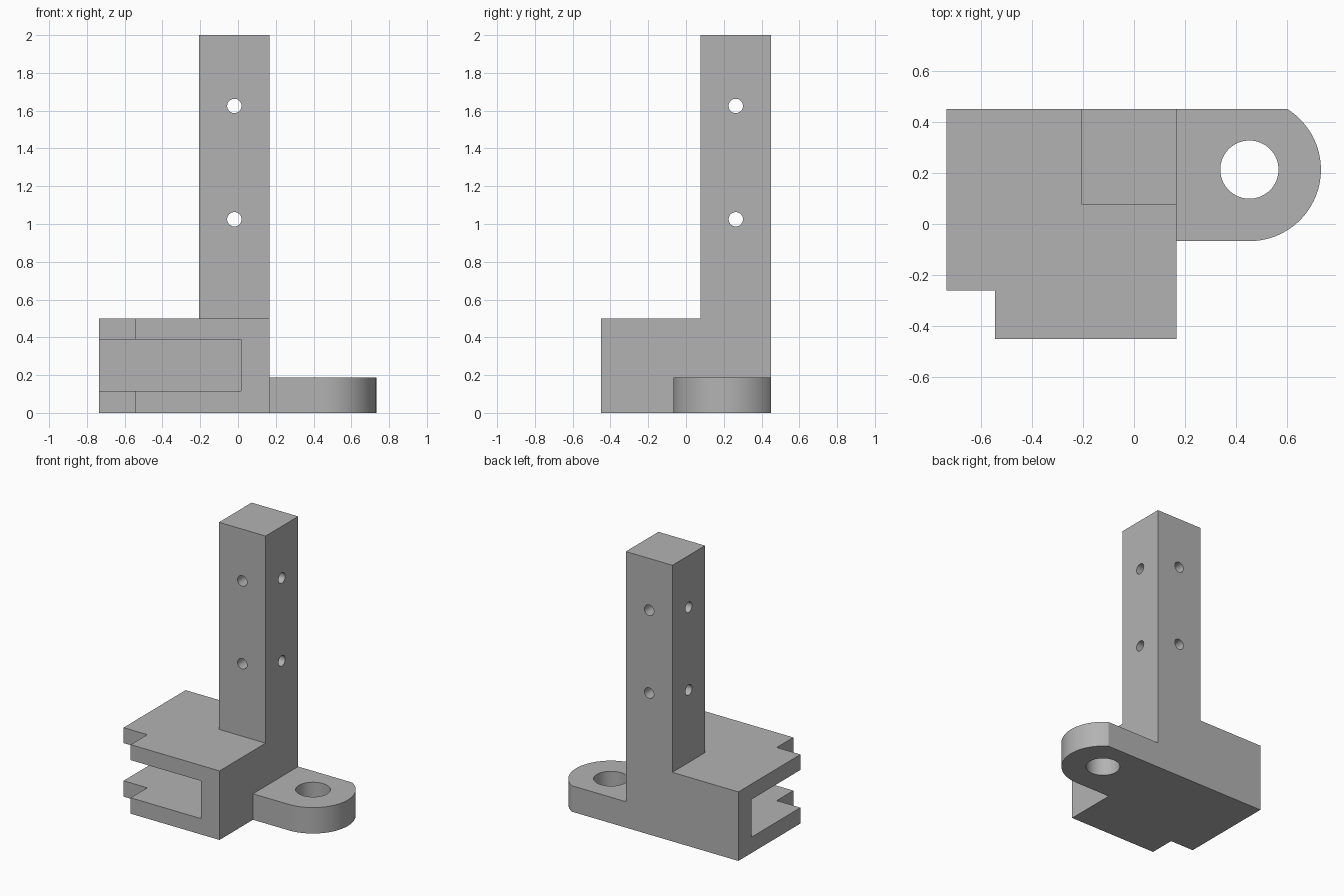
import bpy, bmesh, math

cube = bpy.data.objects.get("Cube")
if cube:
    bpy.data.objects.remove(cube, do_unlink=True)

grey = bpy.data.materials.new("plain grey")
grey.use_nodes = True
colour = (0.45, 0.45, 0.45, 1)
grey.diffuse_color = colour
grey.node_tree.nodes["Principled BSDF"].inputs["Base Color"].default_value = colour


def prism(name, outline, z0, z1):
    """Extrude a flat outline from z0 up to z1."""
    bm = bmesh.new()
    face = bm.faces.new([bm.verts.new((x, y, z0)) for x, y in outline])
    top = bmesh.ops.extrude_face_region(bm, geom=[face])["geom"]
    verts = [v for v in top if isinstance(v, bmesh.types.BMVert)]
    bmesh.ops.translate(bm, verts=verts, vec=(0, 0, z1 - z0))
    bmesh.ops.recalc_face_normals(bm, faces=bm.faces)
    mesh = bpy.data.meshes.new(name)
    bm.to_mesh(mesh)
    bm.free()
    mesh.materials.append(grey)
    obj = bpy.data.objects.new(name, mesh)
    bpy.context.collection.objects.link(obj)
    return obj


def box(name, x0, x1, y0, y1, z0, z1):
    return prism(name, [(x0, y0), (x1, y0), (x1, y1), (x0, y1)], z0, z1)


def drill(name, radius, location, rotation=(0, 0, 0), sides=32):
    bpy.ops.mesh.primitive_cylinder_add(vertices=sides, radius=radius, depth=1,
                                        location=location, rotation=rotation)
    obj = bpy.context.object
    obj.name = name
    obj.data.materials.append(grey)
    return obj


def combine(target, tool, operation):
    """Apply a boolean and discard the tool."""
    mod = target.modifiers.new(operation.title(), "BOOLEAN")
    mod.operation, mod.object, mod.solver = operation, tool, "EXACT"
    bpy.context.view_layer.objects.active = target
    bpy.ops.object.modifier_apply(modifier=mod.name)
    bpy.data.objects.remove(tool, do_unlink=True)


LEFT, RIGHT, BACK, FRONT = -0.735, 0.167, 0.45, -0.45
COL_X, COL_Y = -0.206, 0.077

# Base block with a notched front corner
bracket = prism("bracket", [(LEFT, BACK), (LEFT, -0.26), (-0.545, -0.26),
                            (-0.545, FRONT), (RIGHT, FRONT), (RIGHT, BACK)], 0, 0.5)

# Side slot, open to the front and to one side
combine(bracket, box("slot", -1, 0.017, -1, 0.30, 0.115, 0.388), "DIFFERENCE")

# Upright column, flush with the back corner
combine(bracket, box("column", COL_X, RIGHT, COL_Y, BACK, 0.44, 2), "UNION")

# Rounded mounting ear, cut flat along the back
cx, cy, r = 0.452, 0.213, 0.28
end = math.asin((BACK - cy) / r)
steps = 48
arc = [-math.pi / 2 + (end + math.pi / 2) * i / steps for i in range(steps + 1)]
outline = [(0.1, BACK), (0.1, cy - r)]
outline += [(cx + r * math.cos(a), cy + r * math.sin(a)) for a in arc]
combine(bracket, prism("ear", outline, 0, 0.188), "UNION")
combine(bracket, drill("ear_hole", 0.114, (cx, cy, 0), sides=64), "DIFFERENCE")

# Cross-drilled pin holes through the column
mid_x, mid_y = (COL_X + RIGHT) / 2, (COL_Y + BACK) / 2
for z in (1.025, 1.625):
    for turn in ((math.pi / 2, 0, 0), (0, math.pi / 2, 0)):
        combine(bracket, drill("pin_hole", 0.038, (mid_x, mid_y, z), turn), "DIFFERENCE")

# Smooth curved walls, crisp edges
bpy.ops.object.select_all(action="DESELECT")
bracket.select_set(True)
bpy.context.view_layer.objects.active = bracket
bpy.ops.object.shade_smooth_by_angle(angle=math.radians(30))
